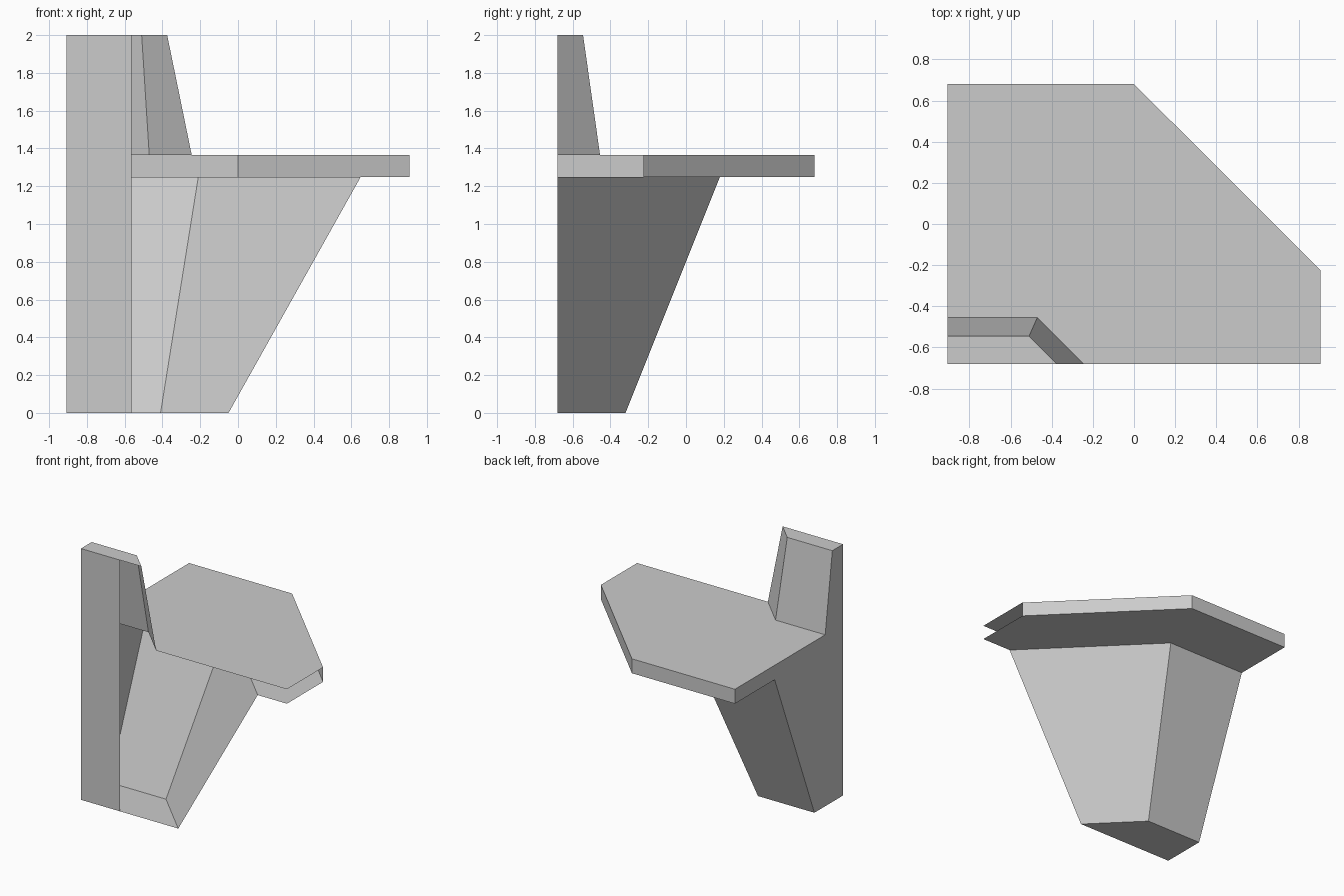
import bpy

if "Cube" in bpy.data.objects:
    bpy.data.objects.remove(bpy.data.objects["Cube"])

grey = bpy.data.materials.new("stone_grey")
grey.diffuse_color = (0.6, 0.6, 0.6, 1)
grey.use_nodes = True
grey.node_tree.nodes["Principled BSDF"].inputs["Base Color"].default_value = grey.diffuse_color

LEFT, FRONT = -0.907, -0.68


def ring(z, back, corner, *rest):
    """Open outline from the left end, along the back, round the cut corner."""
    return [(LEFT, back, z), (corner, back, z)] + [(x, y, z) for x, y in rest]


def part(name, faces):
    verts = [p for f in faces for p in f]
    idx, n = [], 0
    for f in faces:
        idx.append(tuple(range(n, n + len(f))))
        n += len(f)
    unique = list(dict.fromkeys(verts))
    look = {p: i for i, p in enumerate(unique)}
    mesh = bpy.data.meshes.new(name)
    mesh.from_pydata(unique, [], [[look[verts[i]] for i in f] for f in idx])
    mesh.materials.append(grey)
    mesh.update()
    obj = bpy.data.objects.new(name, mesh)
    bpy.context.collection.objects.link(obj)
    return obj


def strip(a, b):
    """Faces joining two outlines; spare points of the longer one collapse."""
    faces = []
    for i in range(max(len(a), len(b)) - 1):
        pick = lambda r, k: r[min(k, len(r) - 1)]
        quad = [pick(a, i), pick(b, i), pick(b, i + 1), pick(a, i + 1)]
        faces.append(list(dict.fromkeys(quad)))
    return faces


def cap(r, up):
    """Flat cap between an outline and the front plane."""
    poly = r + [(LEFT, FRONT, r[0][2])]
    return poly[::-1] if up else poly


foot = ring(0, -0.32, -0.41, (-0.05, FRONT))
head = ring(1.25, 0.18, -0.21, (0.65, FRONT))
slab_low = ring(1.25, 0.68, 0.0, (0.907, -0.225), (0.907, FRONT))
slab_top = ring(1.365, 0.68, 0.0, (0.907, -0.225), (0.907, FRONT))
wall_low = ring(1.365, -0.455, -0.47, (-0.245, FRONT))
wall_top = ring(2.0, -0.545, -0.51, (-0.375, FRONT))

# Flared support, closed underneath
part("support", strip(foot, head) + [cap(foot, False)])

# Slab: underside, rim (right end open) and top
part("slab", strip(head, slab_low) + strip(slab_low, slab_top)[:2]
     + strip(slab_top, wall_low))

# Tapered parapet, closed on top
part("parapet", strip(wall_low, wall_top) + [cap(wall_top, True)])

# Left end wall following the whole profile
rings = [foot, head, slab_low, slab_top, wall_low, wall_top]
part("end_wall", [[(LEFT, FRONT, 0), (LEFT, FRONT, 2.0)] + [r[0] for r in rings[::-1]]])

# Narrow full-height front panel
part("front_panel", [[(LEFT, FRONT, 0), (-0.565, FRONT, 0),
                      (-0.565, FRONT, 2.0), (LEFT, FRONT, 2.0)]])
